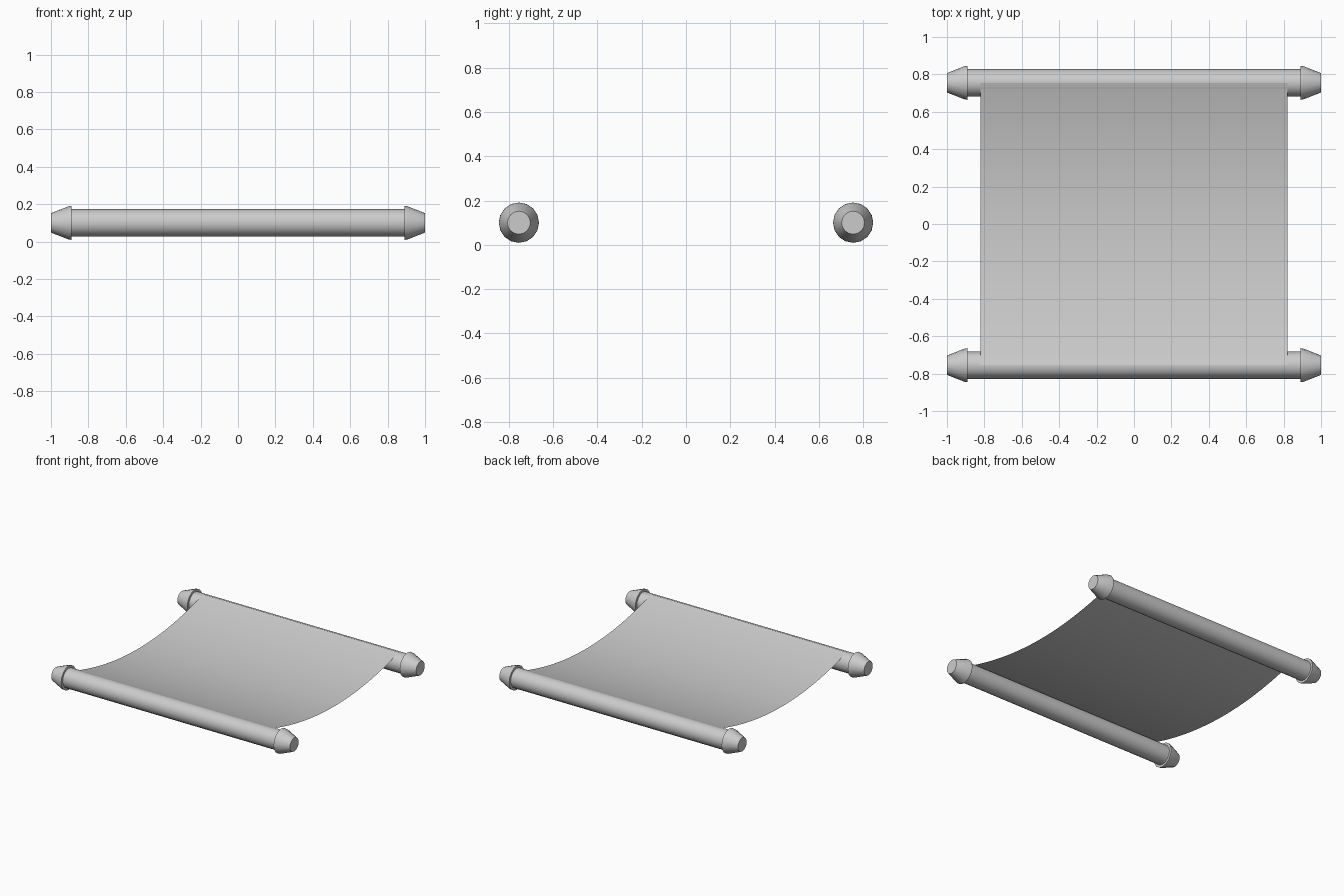
import bpy, bmesh, math

if "Cube" in bpy.data.objects:
    bpy.data.objects.remove(bpy.data.objects["Cube"])

SIDES = 16
ROLLER_Y, ROLLER_Z = 0.755, 0.1


def make_object(name, bm):
    bmesh.ops.recalc_face_normals(bm, faces=bm.faces)
    mesh = bpy.data.meshes.new(name)
    bm.to_mesh(mesh)
    bm.free()
    obj = bpy.data.objects.new(name, mesh)
    bpy.context.collection.objects.link(obj)
    bpy.ops.object.select_all(action='DESELECT')
    obj.select_set(True)
    bpy.context.view_layer.objects.active = obj
    bpy.ops.object.shade_smooth_by_angle(angle=math.radians(50))
    return obj


def lathe_x(name, profile, y, z):
    """Closed solid turned about a line parallel to x; profile is (x, radius)."""
    bm = bmesh.new()
    rings = []
    for x, r in profile:
        rings.append([bm.verts.new((x, y + r * math.sin(2 * math.pi * i / SIDES),
                                    z + r * math.cos(2 * math.pi * i / SIDES)))
                      for i in range(SIDES)])
    for a, b in zip(rings, rings[1:]):
        for i in range(SIDES):
            j = (i + 1) % SIDES
            bm.faces.new((a[i], a[j], b[j], b[i]))
    bm.faces.new(rings[0])
    bm.faces.new(rings[-1])
    return make_object(name, bm)


# Two rollers, each with a tapered knob on both ends
for side, label in ((-1, "front"), (1, "back")):
    y = side * ROLLER_Y
    lathe_x(label + "_roller", [(-0.9, 0.073), (0.9, 0.073)], y, ROLLER_Z)
    for s, end in ((-1, "left"), (1, "right")):
        lathe_x(f"{label}_{end}_knob",
                [(s * 0.89, 0.091), (s * 0.905, 0.089), (s * 1.0, 0.052)], y, ROLLER_Z)

# Thin sheet sagging between the tops of the rollers
bm = bmesh.new()
rows = 24
previous = None
for i in range(rows + 1):
    t = -1 + 2 * i / rows
    z = 0.06 + 0.115 * t * t
    row = [bm.verts.new((x, t * ROLLER_Y, z)) for x in (-0.82, 0.82)]
    if previous:
        bm.faces.new((previous[0], previous[1], row[1], row[0]))
    previous = row
sheet = make_object("sheet", bm)
if sheet.data.polygons[0].normal.z < 0:
    sheet.data.flip_normals()
